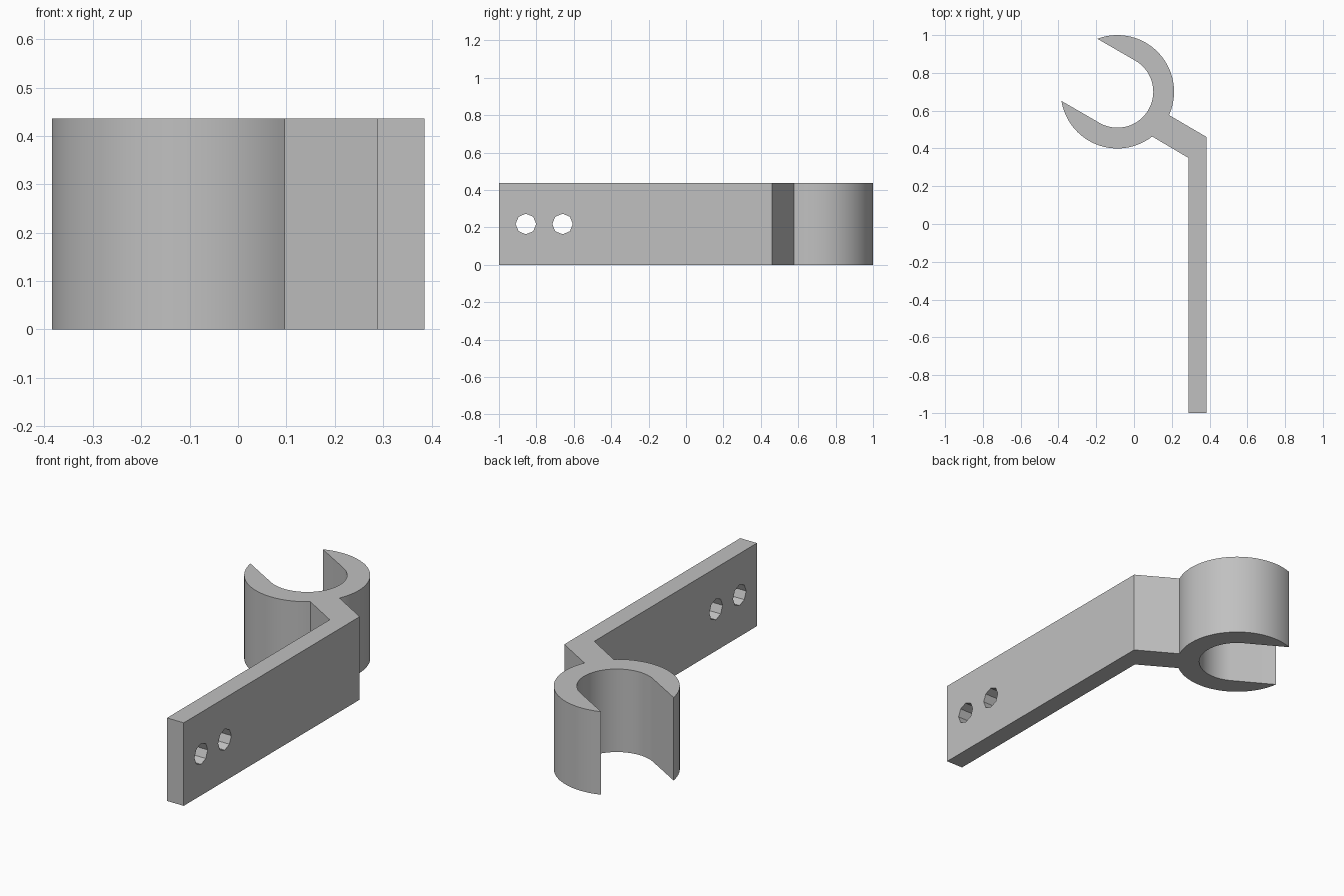
import bpy, bmesh, math
from mathutils import Vector, Matrix

cube = bpy.data.objects.get("Cube")
if cube:
    bpy.data.objects.remove(cube, do_unlink=True)

HEIGHT = 0.436
CENTRE = Vector((-0.088, 0.70))
R_OUT, R_IN = 0.30, 0.19
AXIS = math.radians(-30)          # direction of the neck, opposite the clip mouth

grey = bpy.data.materials.new("plain grey")
grey.use_nodes = True
colour = (0.53, 0.53, 0.53, 1)
grey.diffuse_color = colour
grey.node_tree.nodes["Principled BSDF"].inputs["Base Color"].default_value = colour


def arc(radius, start, end, steps):
    """Points on a circle about the clip centre, angles relative to the neck."""
    return [CENTRE + radius * Vector((math.cos(AXIS + a), math.sin(AXIS + a)))
            for a in (start + (end - start) * i / steps for i in range(steps + 1))]


# Clip profile: outer arcs broken by the neck, inner half circle, tangent mouth walls
mouth = math.pi - math.asin(R_IN / R_OUT)
neck_hi = math.asin(0.03 / R_OUT)
neck_lo = math.asin(-0.113 / R_OUT)
profile = arc(R_OUT, neck_hi, mouth, 40)
profile += arc(R_IN, math.pi / 2, -math.pi / 2, 48)
profile += arc(R_OUT, -mouth, neck_lo, 36)

# Bent neck and straight mounting bar
profile += [Vector(p) for p in ((0.288, 0.35), (0.288, -1), (0.385, -1), (0.385, 0.46))]

bm = bmesh.new()
face = bm.faces.new([bm.verts.new((p.x, p.y, 0)) for p in profile])
top = bmesh.ops.extrude_face_region(bm, geom=[face])["geom"]
bmesh.ops.translate(bm, vec=(0, 0, HEIGHT),
                    verts=[g for g in top if isinstance(g, bmesh.types.BMVert)])
bmesh.ops.recalc_face_normals(bm, faces=bm.faces[:])
mesh = bpy.data.meshes.new("clip_bracket")
bm.to_mesh(mesh)
bm.free()
mesh.materials.append(grey)
bracket = bpy.data.objects.new("clip_bracket", mesh)
bpy.context.collection.objects.link(bracket)
bpy.context.view_layer.objects.active = bracket
bracket.select_set(True)

# Two octagonal screw holes through the bar
for y in (-0.856, -0.66):
    bm = bmesh.new()
    bmesh.ops.create_cone(bm, cap_ends=True, segments=8, radius1=0.055, radius2=0.055, depth=0.4,
                          matrix=Matrix.Translation((0.336, y, HEIGHT / 2))
                          @ Matrix.Rotation(math.pi / 2, 4, 'Y'))
    cut_mesh = bpy.data.meshes.new("hole_cutter")
    bm.to_mesh(cut_mesh)
    bm.free()
    cut_mesh.materials.append(grey)
    cutter = bpy.data.objects.new("hole_cutter", cut_mesh)
    cutter.hide_render = True
    bpy.context.collection.objects.link(cutter)
    mod = bracket.modifiers.new("screw_hole", 'BOOLEAN')
    mod.operation, mod.solver, mod.object = 'DIFFERENCE', 'EXACT', cutter
    bpy.ops.object.modifier_apply(modifier=mod.name)
    bpy.data.objects.remove(cutter, do_unlink=True)

bpy.ops.object.shade_smooth_by_angle(angle=math.radians(25))
